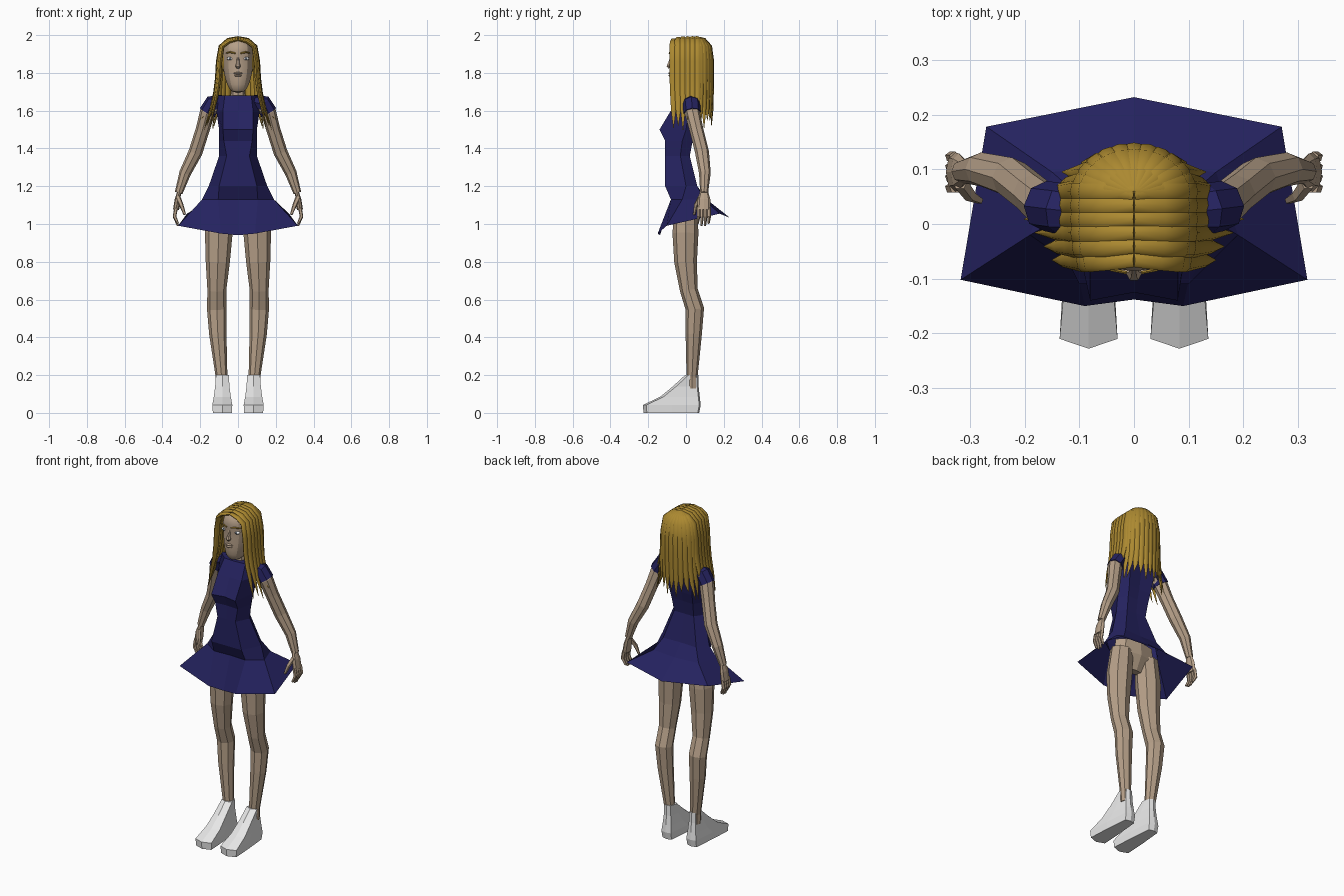
import bpy, bmesh, math, random
from mathutils import Vector, Matrix

random.seed(4)
if "Cube" in bpy.data.objects:
    bpy.data.objects.remove(bpy.data.objects["Cube"])


def material(name, r, g, b):
    m = bpy.data.materials.new(name)
    m.use_nodes = True
    m.diffuse_color = (r, g, b, 1)
    bsdf = m.node_tree.nodes["Principled BSDF"]
    bsdf.inputs["Base Color"].default_value = (r, g, b, 1)
    bsdf.inputs["Roughness"].default_value = 0.8
    return m


skin = material("skin", .46, .345, .245)
navy = material("navy cloth", .018, .016, .115)
gold = material("golden hair", .41, .25, .03)
white = material("white shoe", .8, .8, .8)
iris_grey = material("iris grey", .12, .14, .17)


def loft(bm, rings, caps=(True, True)):
    """Skin a list of equal point rings, closing the chosen ends."""
    rows = [[bm.verts.new(p) for p in ring] for ring in rings]
    n = len(rows[0])
    for a, b in zip(rows, rows[1:]):
        for i in range(n):
            j = (i + 1) % n
            bm.faces.new((a[i], a[j], b[j], b[i]))
    for row, cap in zip((rows[0], rows[-1]), caps):
        if cap:
            bm.faces.new(row)


def tube(bm, points, side, flat=1, n=8):
    """Sweep an ellipse along (x, y, z, radius) points; side is its wide axis."""
    centres = [Vector(p[:3]) for p in points]
    rings = []
    for i, c in enumerate(centres):
        t = (centres[min(i + 1, len(points) - 1)] - centres[max(i - 1, 0)]).normalized()
        u = Vector(side)
        u = (u - t * u.dot(t)).normalized()
        v = t.cross(u)
        r = points[i][3]
        turns = [math.tau * k / n for k in range(n)]
        rings.append([c + r * (u * math.cos(a) + v * flat * math.sin(a)) for a in turns])
    loft(bm, rings)


def half_ring(z, front, pts, back, cx=0, rise=(0, 0)):
    """Symmetric ring from a front y, side (x, y) points and a back y."""
    right = [(-x, y) for x, y in reversed(pts)]
    outline = [(0, front)] + pts + [(0, back)] + right
    return [(cx + x, y, z + rise[0] * abs(x) + rise[1] * y) for x, y in outline]


def profile_rings(rows):
    return [half_ring(z, f, [(a, b), (c, d), (e, g)], k)
            for z, f, a, b, c, d, e, g, k in rows]


def ball(bm, centre, size):
    mat = Matrix.Translation(centre) @ Matrix.Diagonal((*size, 1))
    bmesh.ops.create_uvsphere(bm, u_segments=12, v_segments=8, radius=1, matrix=mat)


def finish(bm, name, mat, mirror=False, smooth=None, subdivide=False):
    bmesh.ops.recalc_face_normals(bm, faces=bm.faces)
    mesh = bpy.data.meshes.new(name)
    bm.to_mesh(mesh)
    bm.free()
    mesh.materials.append(mat)
    ob = bpy.data.objects.new(name, mesh)
    bpy.context.collection.objects.link(ob)
    if mirror:
        ob.modifiers.new("mirror", 'MIRROR').use_mirror_merge = False
    if subdivide:
        sub = ob.modifiers.new("subdivide", 'SUBSURF')
        sub.levels = sub.render_levels = 1
    if smooth:
        bpy.ops.object.select_all(action='DESELECT')
        ob.select_set(True)
        bpy.context.view_layer.objects.active = ob
        bpy.ops.object.shade_smooth_by_angle(angle=math.radians(smooth))
    return ob


# Dress: bodice, hips and flared open skirt
bm = bmesh.new()
rings = profile_rings([
    (1.68, -.035, .07, -.03, .125, .02, .08, .05, .05),
    (1.6, -.08, .08, -.08, .115, .015, .085, .07, .06),
    (1.5, -.125, .08, -.14, .1, 0, .075, .05, .045),
    (1.44, -.105, .075, -.11, .1, -.02, .07, .035, .03),
    (1.36, -.11, .06, -.11, .1, -.03, .065, .02, .02),
    (1.2, -.11, .1, -.11, .155, 0, .11, .06, .055),
    (1.13, -.075, .105, -.08, .19, -.02, .15, .095, .11)])
hem = [(.09, -.15), (.317, -.102), (.27, .178)]
rings.append(half_ring(.975, -.138, hem, .232, rise=(.13, .25)))
loft(bm, rings, (True, False))
finish(bm, "dress", navy)

# Sleeves
bm = bmesh.new()
tube(bm, [(.08, .02, 1.645, .04), (.135, .028, 1.635, .047), (.162, .033, 1.59, .046)],
     (0, 1, 0))
finish(bm, "sleeves", navy, mirror=True)

# Pelvis and legs
bm = bmesh.new()
tube(bm, [(0, 0, 1.16, .13), (0, 0, 1.08, .14), (0, 0, 1.0, .05)], (1, 0, 0), .45)
finish(bm, "pelvis", skin)
bm = bmesh.new()
tube(bm, [(.088, 0, 1.1, .065), (.102, -.003, .95, .073), (.107, -.002, .8, .064),
          (.112, .015, .65, .05), (.112, .047, .55, .052), (.107, .041, .42, .046),
          (.087, .032, .19, .031), (.087, .032, .13, .03)], (1, 0, 0), .94)
finish(bm, "legs", skin, mirror=True)

# Shoes: pointed toe, sloping up to the ankle
bm = bmesh.new()
loft(bm, [half_ring(z, f, [(w, f + .018), (w * .85, (f + b) / 2), (w * .6, b - .008)], b, .083)
          for z, f, w, b in [(0, -.225, .05, .07), (.042, -.228, .053, .078),
                             (.085, -.137, .045, .073), (.14, -.07, .038, .067),
                             (.2, -.005, .034, .066)]])
finish(bm, "shoes", white, mirror=True)

# Arms
bm = bmesh.new()
tube(bm, [(.12, .025, 1.635, .04), (.162, .033, 1.59, .041), (.187, .055, 1.5, .037),
          (.225, .085, 1.38, .037), (.28, .1, 1.27, .031), (.314, .096, 1.165, .021)],
     (0, 1, 0))
finish(bm, "arms", skin, mirror=True)

# Hands: palm, four curled fingers, thumb
bm = bmesh.new()
tube(bm, [(.31, .096, 1.175, .021), (.32, .095, 1.13, .034), (.328, .095, 1.075, .036)],
     (0, 1, 0), .45)
for i in range(4):
    y = .123 - .019 * i
    tip = .985 + .012 * abs(i - 1.5)
    tube(bm, [(.328, y, 1.085, .01), (.336, y, 1.04, .01), (.318, y - .004, tip, .006)],
         (0, 1, 0), n=5)
tube(bm, [(.317, .075, 1.14, .014), (.3, .052, 1.1, .012), (.282, .043, 1.05, .007)],
     (0, 1, 0), n=5)
finish(bm, "hands", skin, mirror=True)

# Neck and head
bm = bmesh.new()
tube(bm, [(0, .025, 1.66, .042), (0, .02, 1.7, .037), (0, .01, 1.77, .04)], (1, 0, 0))
finish(bm, "neck", skin)
bm = bmesh.new()
loft(bm, profile_rings([
    (1.692, -.068, .022, -.066, .034, -.03, .03, 0, .01),
    (1.735, -.086, .04, -.078, .066, -.01, .05, .05, .06),
    (1.8, -.09, .052, -.078, .085, 0, .065, .08, .09),
    (1.875, -.083, .056, -.073, .09, 0, .075, .1, .115),
    (1.92, -.095, .056, -.083, .09, 0, .075, .1, .115),
    (1.965, -.08, .05, -.065, .075, 0, .06, .08, .1),
    (1.988, -.04, .03, -.03, .04, 0, .035, .04, .06)]))
finish(bm, "head", skin, smooth=40, subdivide=True)

# Nose and lips
bm = bmesh.new()
tube(bm, [(0, -.076, 1.89, .006), (0, -.088, 1.85, .009), (0, -.09, 1.836, .015),
          (0, -.086, 1.826, .009)], (1, 0, 0), 1, 6)
finish(bm, "nose", skin)
bm = bmesh.new()
ball(bm, (0, -.084, 1.798), (.024, .009, .006))
ball(bm, (0, -.084, 1.786), (.02, .009, .006))
finish(bm, "lips", skin, smooth=60)

# Eyes and brows
bm = bmesh.new()
ball(bm, (.042, -.068, 1.876), (.018, .011, .009))
finish(bm, "eyes", white, mirror=True, smooth=60)
bm = bmesh.new()
ball(bm, (.042, -.076, 1.876), (.007, .005, .007))
finish(bm, "irises", iris_grey, mirror=True, smooth=60)
bm = bmesh.new()
tube(bm, [(.014, -.089, 1.904, .004), (.042, -.083, 1.91, .005), (.066, -.062, 1.904, .002)],
     (0, 0, 1), .8, 6)
finish(bm, "brows", gold, mirror=True)

# Hair: scalp cap under overlapping tapered locks
bm = bmesh.new()
ball(bm, (0, .04, 1.875), (.1, .1, .11))
finish(bm, "hair_cap", gold, smooth=60)


def lock(bm, x, y, root_y, root_z, side, spread):
    """One lock from the parting, over the skull, down to a fine tip."""
    def at(f, z, out, r):
        return (x * f * (1 + spread * out), root_y + (y - root_y) * min(f, 1), z, r)
    length = random.uniform(1.49, 1.56)
    reach = random.uniform(.5, .95)
    tube(bm, [at(0, root_z, 0, .013), at(.5, root_z - .012, 0, .019), at(.87, 1.94, 0, .022),
              at(1, 1.86, 0, .022), at(1.02, 1.77, .03, .021), at(1.02, 1.69, .14, .018),
              at(1.02, 1.6, .35, .013), at(1.02, length, reach, .001)], side, .5)


bm = bmesh.new()
for i in range(6):
    y = -.066 + .025 * i
    t = abs(y - .035) / .13
    lock(bm, .106 * (1 - t ** 4) ** .25, y, y, 1.988 - .03 * t ** 4, (0, 1, 0), 1)
for i in range(6):
    a = math.radians(14 + 15.2 * i)
    c, s = math.cos(a), math.sin(a)
    lock(bm, .104 * c, .055 + .083 * s, .055, 1.988, (-s, c, 0), .6 * c * c)
finish(bm, "hair_locks", gold, mirror=True, smooth=70)
